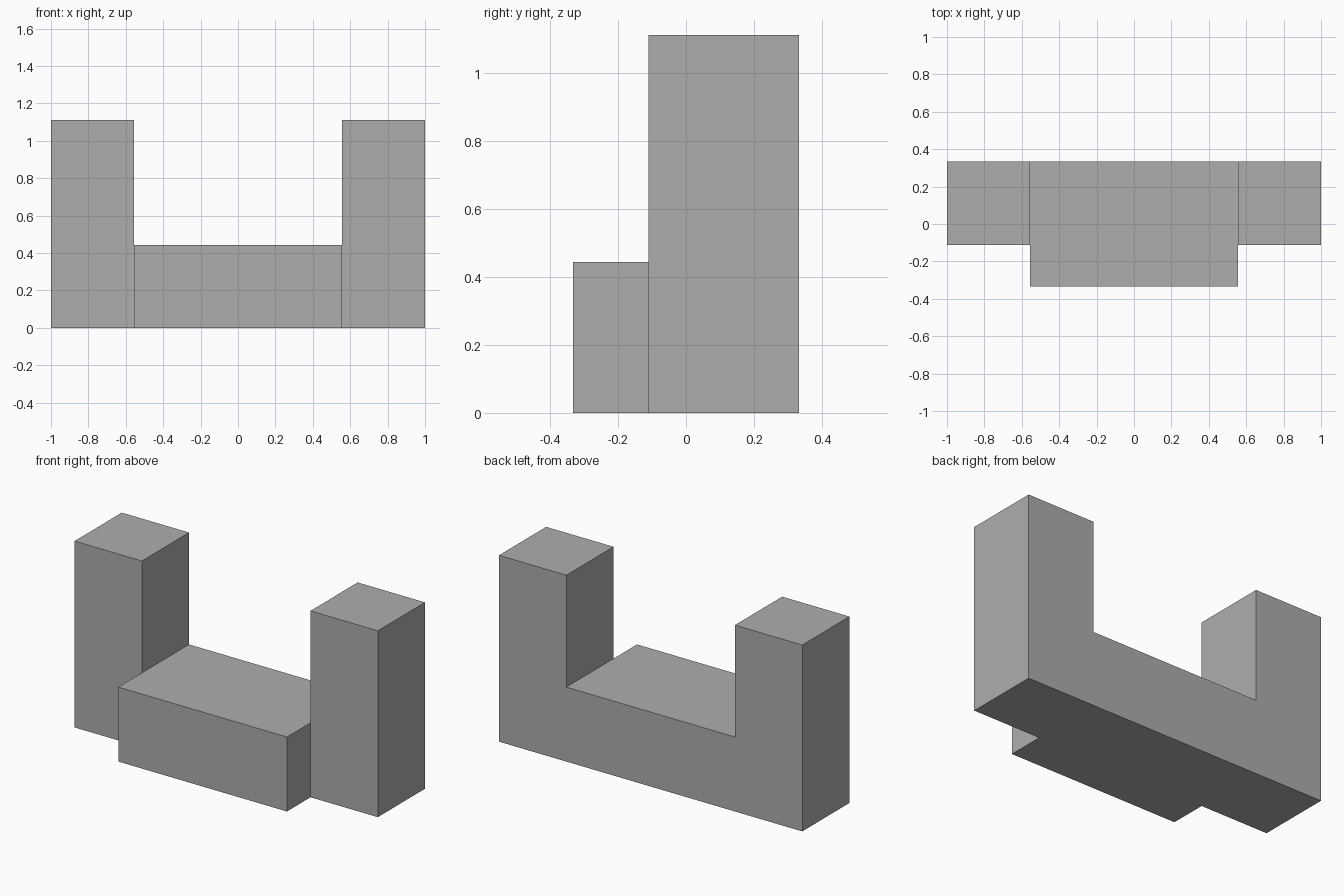
import bpy
import bmesh

default_cube = bpy.data.objects.get("Cube")
if default_cube:
    bpy.data.objects.remove(default_cube, do_unlink=True)

# Main dimensions
OUTER, INNER = 1.0, 0.556
BACK, POST_FRONT, SEAT_FRONT = 0.333, -0.111, -0.333
SEAT_TOP, POST_TOP = 0.444, 1.111

# Plain grey
grey = bpy.data.materials.new("plain_grey")
grey.use_nodes = True
colour = (0.42, 0.42, 0.42, 1.0)
grey.diffuse_color = colour
grey.node_tree.nodes["Principled BSDF"].inputs["Base Color"].default_value = colour

bm = bmesh.new()


def pull_forward(faces, distance):
    """Extrude faces towards the front and return the new front faces."""
    result = bmesh.ops.extrude_face_region(bm, geom=faces)["geom"]
    verts = [g for g in result if isinstance(g, bmesh.types.BMVert)]
    bmesh.ops.translate(bm, verts=verts, vec=(0, -distance, 0))
    return [g for g in result if isinstance(g, bmesh.types.BMFace)]


# Back outline: seat block between two tall posts, sharing edges
bottom = {s: bm.verts.new((s * INNER, BACK, 0)) for s in (-1, 1)}
top = {s: bm.verts.new((s * INNER, BACK, SEAT_TOP)) for s in (-1, 1)}
outline = [bm.faces.new((bottom[-1], bottom[1], top[1], top[-1]))]
for s in (-1, 1):
    corners = [bm.verts.new((s * x, BACK, z))
               for x, z in ((INNER, POST_TOP), (OUTER, POST_TOP), (OUTER, 0))]
    loop = [bottom[s], top[s]] + corners
    outline.append(bm.faces.new(loop if s > 0 else loop[::-1]))
bmesh.ops.recalc_face_normals(bm, faces=bm.faces)

# Full depth of the posts, then the seat block pulled further forward
fronts = pull_forward(outline, BACK - POST_FRONT)
seat = min(fronts, key=lambda f: abs(f.calc_center_median().x))
pull_forward([seat], POST_FRONT - SEAT_FRONT)

# Merge flat areas into clean single faces
bmesh.ops.recalc_face_normals(bm, faces=bm.faces)
bmesh.ops.dissolve_limit(bm, angle_limit=0.01, verts=bm.verts, edges=bm.edges)

mesh = bpy.data.meshes.new("bench_with_posts")
bm.to_mesh(mesh)
bm.free()
mesh.materials.append(grey)
bench = bpy.data.objects.new("bench_with_posts", mesh)
bpy.context.collection.objects.link(bench)
